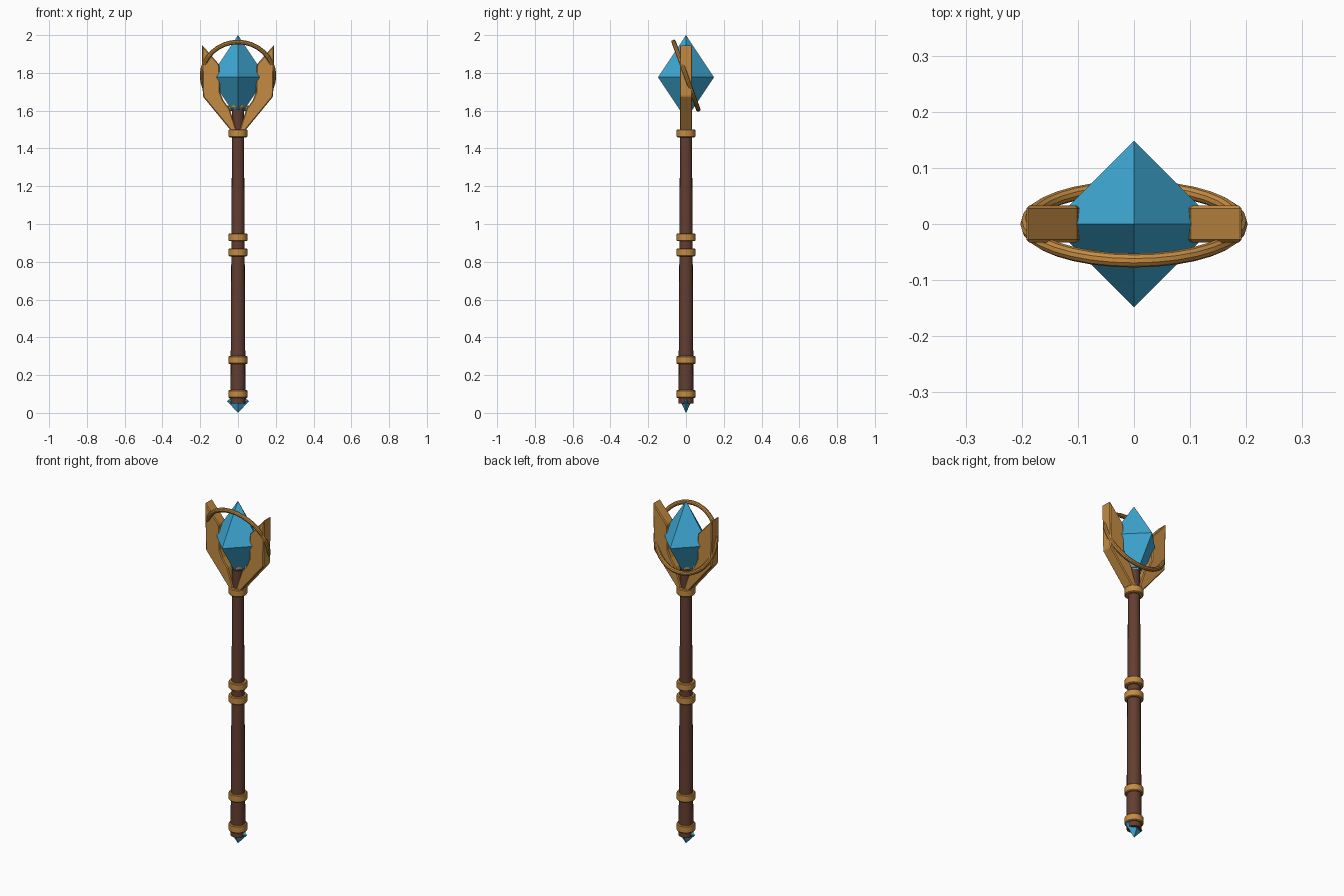
import bpy, bmesh, math

cube = bpy.data.objects.get("Cube")
if cube:
    bpy.data.objects.remove(cube, do_unlink=True)


def material(name, rgb):
    m = bpy.data.materials.new(name)
    m.use_nodes = True
    m.diffuse_color = (*rgb, 1)
    m.node_tree.nodes["Principled BSDF"].inputs["Base Color"].default_value = (*rgb, 1)
    return m


GOLD = material("gold", (0.55, 0.26, 0.055))
WOOD = material("dark_wood", (0.125, 0.048, 0.031))
BLUE = material("blue_crystal", (0.05, 0.40, 0.67))


def finish(obj, name, mat, bevel=0, smooth=False):
    obj.name = name
    obj.data.materials.append(mat)
    if bevel:
        mod = obj.modifiers.new("bevel", "BEVEL")
        mod.width, mod.segments = bevel, 1
    if smooth:
        bpy.ops.object.shade_smooth_by_angle(angle=math.radians(35))
    return obj


def cone(name, z0, z1, r0, r1, mat, bevel=0, sides=16):
    bpy.ops.mesh.primitive_cone_add(vertices=sides, radius1=r0, radius2=r1, depth=z1 - z0,
                                    location=(0, 0, (z0 + z1) / 2))
    return finish(bpy.context.object, name, mat, bevel, True)


def from_bmesh(name, bm, mat, bevel=0):
    bmesh.ops.recalc_face_normals(bm, faces=bm.faces)
    mesh = bpy.data.meshes.new(name)
    bm.to_mesh(mesh)
    bm.free()
    obj = bpy.data.objects.new(name, mesh)
    bpy.context.collection.objects.link(obj)
    return finish(obj, name, mat, bevel)


def octahedron(name, z, rx, ry, rz):
    bm = bmesh.new()
    rim = [bm.verts.new(p) for p in ((rx, 0, z), (0, ry, z), (-rx, 0, z), (0, -ry, z))]
    for tip in (bm.verts.new((0, 0, z + rz)), bm.verts.new((0, 0, z - rz))):
        for i in range(4):
            bm.faces.new((rim[i], rim[(i + 1) % 4], tip))
    return from_bmesh(name, bm, BLUE)


def prong(name, side):
    # Flat blade outline, extruded front to back
    outline = [(0.192, 1.95), (0.1, 1.845), (0.096, 1.79), (0.096, 1.70), (0.078, 1.655),
               (0.045, 1.61), (0.004, 1.485), (0.03, 1.485), (0.186, 1.675)]
    bm = bmesh.new()
    face = bm.faces.new([bm.verts.new((side * x, -0.033, z)) for x, z in outline])
    extruded = bmesh.ops.extrude_face_region(bm, geom=[face])["geom"]
    verts = [g for g in extruded if isinstance(g, bmesh.types.BMVert)]
    bmesh.ops.translate(bm, verts=verts, vec=(0, 0.066, 0))
    return from_bmesh(name, bm, GOLD, 0.005)


# Shaft and its metal bands
cone("shaft", 0.05, 1.605, 0.04, 0.031, WOOD)
for i, z in enumerate((0.10, 0.28, 0.85, 0.93, 1.48)):
    cone(f"band_{i + 1}", z - 0.021, z + 0.021, 0.05, 0.05, GOLD, 0.004)

# Crystals
octahedron("head_crystal", 1.777, 0.148, 0.148, 0.223)
octahedron("pommel_crystal", 0.062, 0.058, 0.03, 0.062)
octahedron("crystal_seat", 1.61, 0.046, 0.03, 0.014)
cone("crystal_collar", 1.615, 1.635, 0.036, 0.036, GOLD)

# Head prongs and tilted hoop
prong("left_prong", 1)
prong("right_prong", -1)
bpy.ops.mesh.primitive_torus_add(major_radius=0.19, minor_radius=0.0125, major_segments=32,
                                 minor_segments=10, location=(0, 0, 1.785),
                                 rotation=(math.radians(-70), 0, 0))
finish(bpy.context.object, "tilted_hoop", GOLD, smooth=True)
